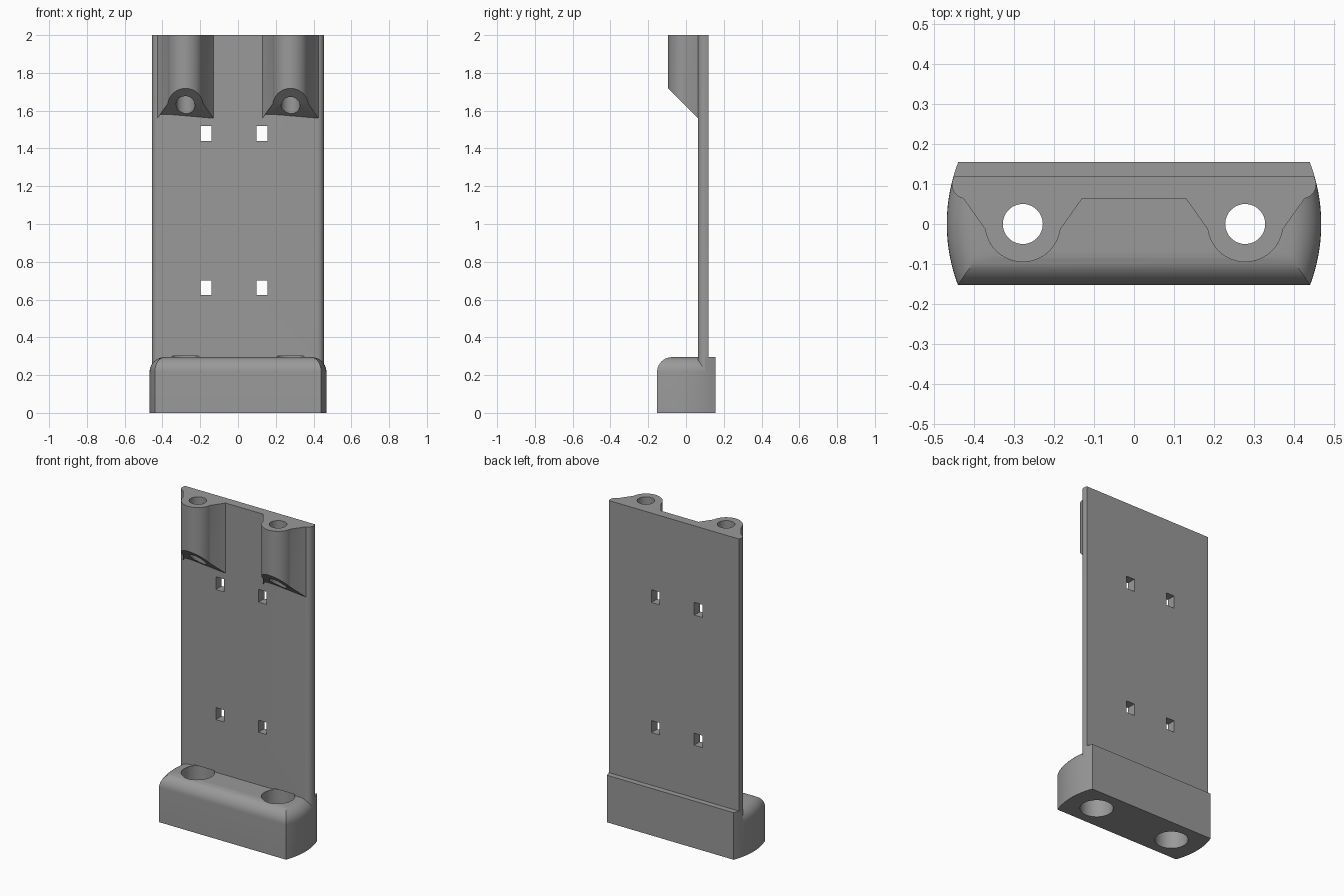
import bpy, bmesh, math

if "Cube" in bpy.data.objects:
    bpy.data.objects.remove(bpy.data.objects["Cube"])

BASE_TOP, FRONT, BACK = 0.295, -0.153, 0.155
STEP = 0.10          # depth where the rounded side edge stops
BOSS_X, BOSS_R = 0.278, 0.095
ARC_R = 0.432

grey = bpy.data.materials.new("grey")
grey.diffuse_color = (0.32, 0.32, 0.32, 1)
grey.use_nodes = True
grey.node_tree.nodes["Principled BSDF"].inputs["Base Color"].default_value = grey.diffuse_color


def side(y):
    """Half width of the gently bowed sides at depth y."""
    return 0.468 - ARC_R + math.sqrt(ARC_R ** 2 - y * y)


def loft(name, rings):
    """Closed solid through rings with equal point counts."""
    bm = bmesh.new()
    loops = [[bm.verts.new(p) for p in ring] for ring in rings]
    n = len(loops[0])
    for a, b in zip(loops, loops[1:]):
        for i in range(n):
            j = (i + 1) % n
            bm.faces.new((a[i], a[j], b[j], b[i]))
    bm.faces.new(loops[0][::-1])
    bm.faces.new(loops[-1])
    bmesh.ops.remove_doubles(bm, verts=bm.verts, dist=1e-5)
    bmesh.ops.recalc_face_normals(bm, faces=bm.faces)
    mesh = bpy.data.meshes.new(name)
    bm.to_mesh(mesh)
    bm.free()
    mesh.materials.append(grey)
    ob = bpy.data.objects.new(name, mesh)
    bpy.context.collection.objects.link(ob)
    return ob


def prism(name, outline, z0, z1):
    return loft(name, [[(x, y, z) for x, y in outline] for z in (z0, z1)])


def circle(x, r, n=48):
    return [(x + r * math.cos(2 * math.pi * i / n), r * math.sin(2 * math.pi * i / n))
            for i in range(n)]


def box(x0, x1, y0, y1):
    return [(x0, y0), (x1, y0), (x1, y1), (x0, y1)]


def combine(target, other, operation):
    """Apply a boolean and drop the helper."""
    mod = target.modifiers.new(operation, 'BOOLEAN')
    mod.operation, mod.solver, mod.object = operation, 'EXACT', other
    bpy.context.view_layer.objects.active = target
    bpy.ops.object.modifier_apply(modifier=mod.name)
    bpy.data.objects.remove(other)


def mirrored(right):
    return right + [(-x, y) for x, y in reversed(right)]


# Base block: bowed sides, rounded front and side top edges
def base_ring(z, inset):
    y0 = FRONT + inset
    right = [(side(y0 + (STEP - y0) * i / 14) - inset, y0 + (STEP - y0) * i / 14)
             for i in range(15)]
    right += [(side(STEP + (BACK - STEP) * i / 4), STEP + (BACK - STEP) * i / 4)
              for i in range(5)]
    return [(x, y, z) for x, y in mirrored(right)]


FILLET = 0.078
rings = [base_ring(0, 0)]
for k in range(11):
    a = math.pi / 2 * k / 10
    rings.append(base_ring(BASE_TOP - FILLET * (1 - math.sin(a)), FILLET * (1 - math.cos(a))))
bracket = loft("mounting_bracket", rings)

# Back plate: rounded front corners, stands in the base
right = [(0.42 + 0.0355 * math.sin(a), 0.10 - 0.037 * math.cos(a))
         for a in [math.pi / 2 * i / 8 for i in range(9)]]
right.append((side(0.12) - 0.0005, 0.12))
combine(bracket, prism("plate", mirrored(right), 0.2, 2.0), 'UNION')

# Two screw bosses with flared webs and a 45 degree underside
for s in (-1, 1):
    cx = s * BOSS_X
    arc = [(cx + BOSS_R * math.cos(a), BOSS_R * math.sin(a))
           for a in [math.radians(188 + 164 * i / 28) for i in range(29)]]
    outline = ([(cx - 0.148, 0.09), (cx - 0.148, 0.063)] + arc
               + [(cx + 0.148, 0.063), (cx + 0.148, 0.09)])
    boss = loft("boss", [[(x, y, 1.56 + 0.063 - min(y, 0.063)) for x, y in outline],
                         [(x, y, 2.0) for x, y in outline]])
    combine(bracket, boss, 'UNION')

# Boss bores and wide base bores
for s in (-1, 1):
    combine(bracket, prism("boss_bore", circle(s * BOSS_X, 0.05), 1.5, 2.1), 'DIFFERENCE')
    combine(bracket, prism("base_bore", circle(s * BOSS_X, 0.095), -0.1, 0.302), 'DIFFERENCE')

# Four rectangular slots through the plate
for x in (-0.198, 0.098):
    for z0, z1 in ((0.625, 0.70), (1.44, 1.52)):
        combine(bracket, prism("slot", box(x, x + 0.057, 0.0, 0.2), z0, z1), 'DIFFERENCE')

# Smooth curved areas, keep edges sharp
bpy.ops.object.select_all(action='DESELECT')
bracket.select_set(True)
bpy.context.view_layer.objects.active = bracket
bpy.ops.object.shade_smooth_by_angle(angle=math.radians(25))
